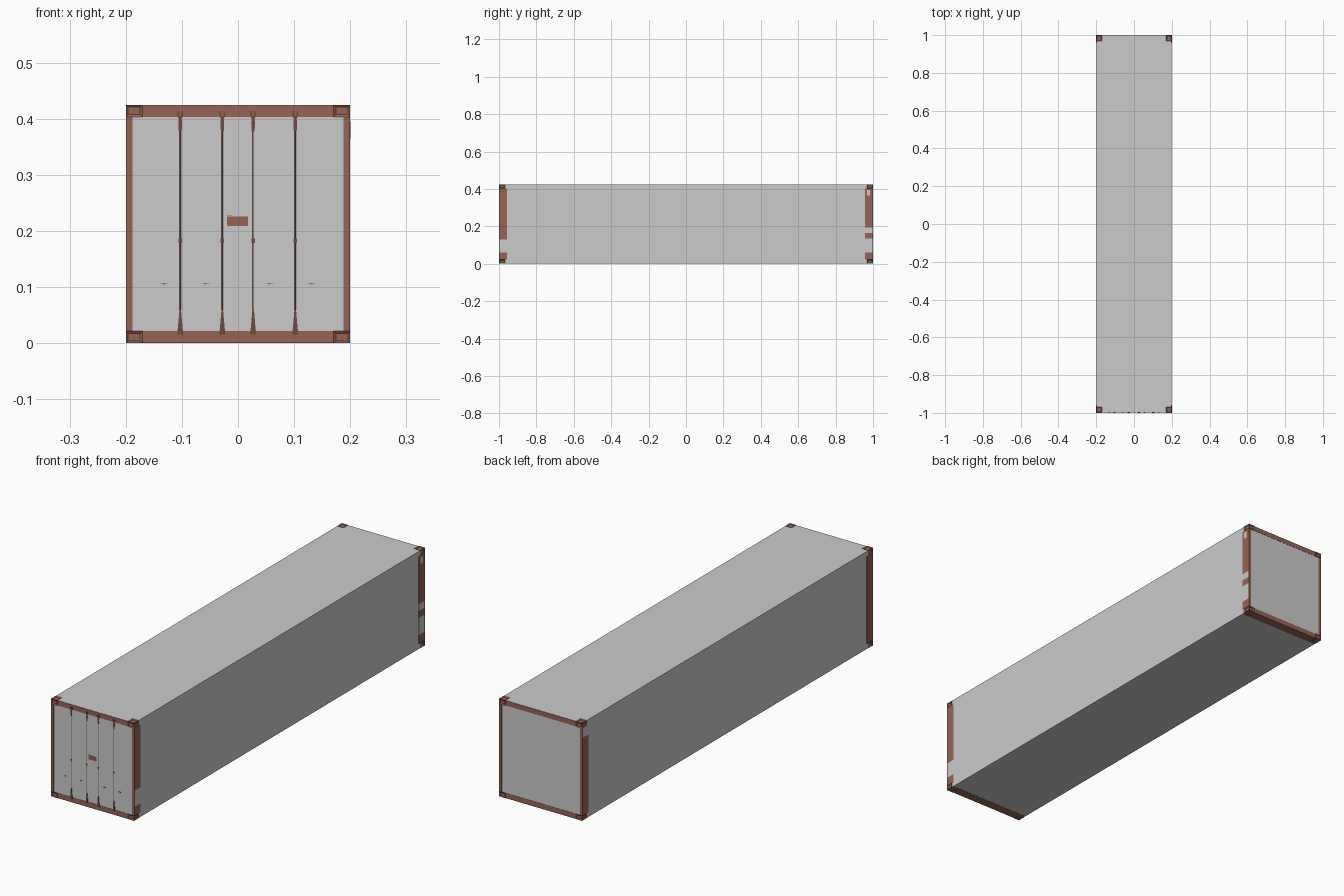
import bpy, bmesh
from mathutils import Matrix

if "Cube" in bpy.data.objects:
    bpy.data.objects.remove(bpy.data.objects["Cube"])

def material(name, rgb):
    m = bpy.data.materials.new(name)
    m.diffuse_color = (*rgb, 1)
    m.use_nodes = True
    m.node_tree.nodes["Principled BSDF"].inputs["Base Color"].default_value = m.diffuse_color
    return m

BROWN = material("brown_paint", (0.30, 0.13, 0.09))
DARK = material("dark_brown_paint", (0.16, 0.07, 0.05))

W, L, H = 0.20, 1.0, 0.425      # half width, half length, height
CX, CY, CZ = 0.03, 0.032, 0.022  # corner fitting size
END = 0.9985                     # outer plane of the end frames

def finish(name, bm, mat=None):
    bmesh.ops.recalc_face_normals(bm, faces=bm.faces)
    me = bpy.data.meshes.new(name)
    bm.to_mesh(me)
    bm.free()
    ob = bpy.data.objects.new(name, me)
    bpy.context.collection.objects.link(ob)
    if mat:
        me.materials.append(mat)
    return ob

def cube(bm, x, y, z):
    size = [abs(b - a) for a, b in (x, y, z)]
    mid = [(a + b) / 2 for a, b in (x, y, z)]
    bmesh.ops.create_cube(bm, size=1, matrix=Matrix.Translation(mid) @ Matrix.Diagonal((*size, 1)))

def box(name, x, y, z, mat=None):
    bm = bmesh.new()
    cube(bm, x, y, z)
    return finish(name, bm, mat)

def extrude_profile(name, pts, y0, y1, mat):
    bm = bmesh.new()
    face = bm.faces.new([bm.verts.new((x, y0, z)) for x, z in pts])
    new = bmesh.ops.extrude_face_region(bm, geom=[face])["geom"]
    bmesh.ops.translate(bm, verts=[v for v in new if isinstance(v, bmesh.types.BMVert)], vec=(0, y1 - y0, 0))
    return finish(name, bm, mat)

# Main box, with narrower cores reaching between the corner fittings
ycore = L - CY
box("body_shell", (-W + .0005, W - .0005), (-ycore, ycore), (.0005, H - .0005))
for s, end in ((-1, "front"), (1, "back")):
    box(end + "_core", (-W + CX, W - CX), (s * ycore, s * .9965), (.0005, H - .0005))

# Corner fittings with a shallow recess in each outer face
def corner_fitting(sx, sy, top):
    bm = bmesh.new()
    z0 = H - CZ if top else 0
    cube(bm, (sx * (W - CX), sx * W), (sy * ycore, sy * L), (z0, z0 + CZ))
    bmesh.ops.recalc_face_normals(bm, faces=bm.faces)
    sz = 1 if top else -1
    outer = [f for f in bm.faces if f.normal.x * sx > .9 or f.normal.y * sy > .9 or f.normal.z * sz > .9]
    bmesh.ops.inset_individual(bm, faces=outer, thickness=.006, depth=0)
    bmesh.ops.translate(bm, verts=[], vec=(0, 0, 0))
    for f in outer:
        bmesh.ops.translate(bm, verts=f.verts, vec=f.normal * -.003)
    finish("corner_fitting", bm, BROWN)

for sx in (-1, 1):
    for sy in (-1, 1):
        for top in (False, True):
            corner_fitting(sx, sy, top)

# Corner posts, stacked as painted and bare sections: (side, end) -> (z0, z1, painted)
LO, HI = CZ, H - CZ
posts = {
    (1, -1): [(LO, .06, 1), (.06, .13, 0), (.13, HI, 1)],
    (1, 1): [(LO, .06, 1), (.06, .135, 0), (.135, .165, 1), (.165, .195, 0), (.195, HI, 1)],
    (-1, -1): [(LO, HI, 1)],
    (-1, 1): [(LO, .36, 1), (.36, HI, 0)],
}
for (sx, sy), parts in posts.items():
    for z0, z1, painted in parts:
        box("corner_post_section", (sx * (W - CX), sx * W), (sy * .957, sy * .997), (z0, z1),
            BROWN if painted else None)
box("post_marking_plate", (W - .001, W + .0002), (.968, .984), (.365, .395))

# End frames, door leaves and back wall
for s, end in ((-1, "front"), (1, "back")):
    for sx in (-1, 1):
        box(end + "_stile", (sx * (W - .012), sx * W), (s * .996, s * END), (LO, HI), BROWN)
    box(end + "_header", (-W + CX, W - CX), (s * .99, s * END), (HI, H - .001), BROWN)
    box(end + "_sill", (-W + CX, W - CX), (s * .99, s * END), (0, CZ), BROWN)
    box(end + "_bottom_beam", (-W + .001, W - .001), (s * .957, s * ycore), (0, .004), BROWN)
    box(end + "_bottom_plate", (-W + CX, W - CX), (s * ycore, s * .99), (0, .004), BROWN)
for sx, side in ((-1, "left"), (1, "right")):
    box(side + "_door", (sx * .0004, sx * (W - .012)), (-.996, -.9975), (LO, HI))
box("back_wall", (-W + .012, W - .012), (.996, .9975), (LO, HI))

# Locking bars: rod, forked cam at each end and a centre guide
fork = [(-.0025, 0), (.0025, 0), (.0035, .016), (.0025, .022), (.0055, .030), (.0045, .037),
        (.0025, .037), (.0015, .027), (-.0015, .027), (-.0025, .037), (-.0045, .037),
        (-.0055, .030), (-.0025, .022), (-.0035, .016)]
foot = [(-.0015, 0), (.0015, 0), (.003, .018), (.0045, .034), (.0055, .043), (-.0055, .043),
        (-.0045, .034), (-.003, .018)]
for x in (-.103, -.028, .027, .102):
    bm = bmesh.new()
    bmesh.ops.create_cone(bm, cap_ends=True, segments=8, radius1=.001, radius2=.001, depth=.375,
                          matrix=Matrix.Translation((x, -.9982, .2125)))
    finish("lock_rod", bm, BROWN)
    extrude_profile("upper_lock_cam", [(x + a, .377 + b) for a, b in fork], -.9975, -1, DARK)
    extrude_profile("lower_lock_cam", [(x + a, .059 - b) for a, b in foot], -.9975, -1, DARK)
    box("rod_guide", (x - .003, x + .003), (-.9975, -.9998), (.179, .187), DARK)

# Small door handles and centre plate
for x in (-.132, -.058, .056, .131):
    box("handle_grip", (x - .006, x + .006), (-.9975, -.999), (.1054, .1066), BROWN)
    box("handle_hub", (x - .002, x + .002), (-.9975, -.9995), (.1045, .1075), BROWN)
box("door_plate", (-.02, .018), (-.9975, -.9988), (.209, .226), BROWN)
box("door_plate_tab", (-.02, -.010), (-.9975, -.9988), (.2275, .2288), BROWN)
